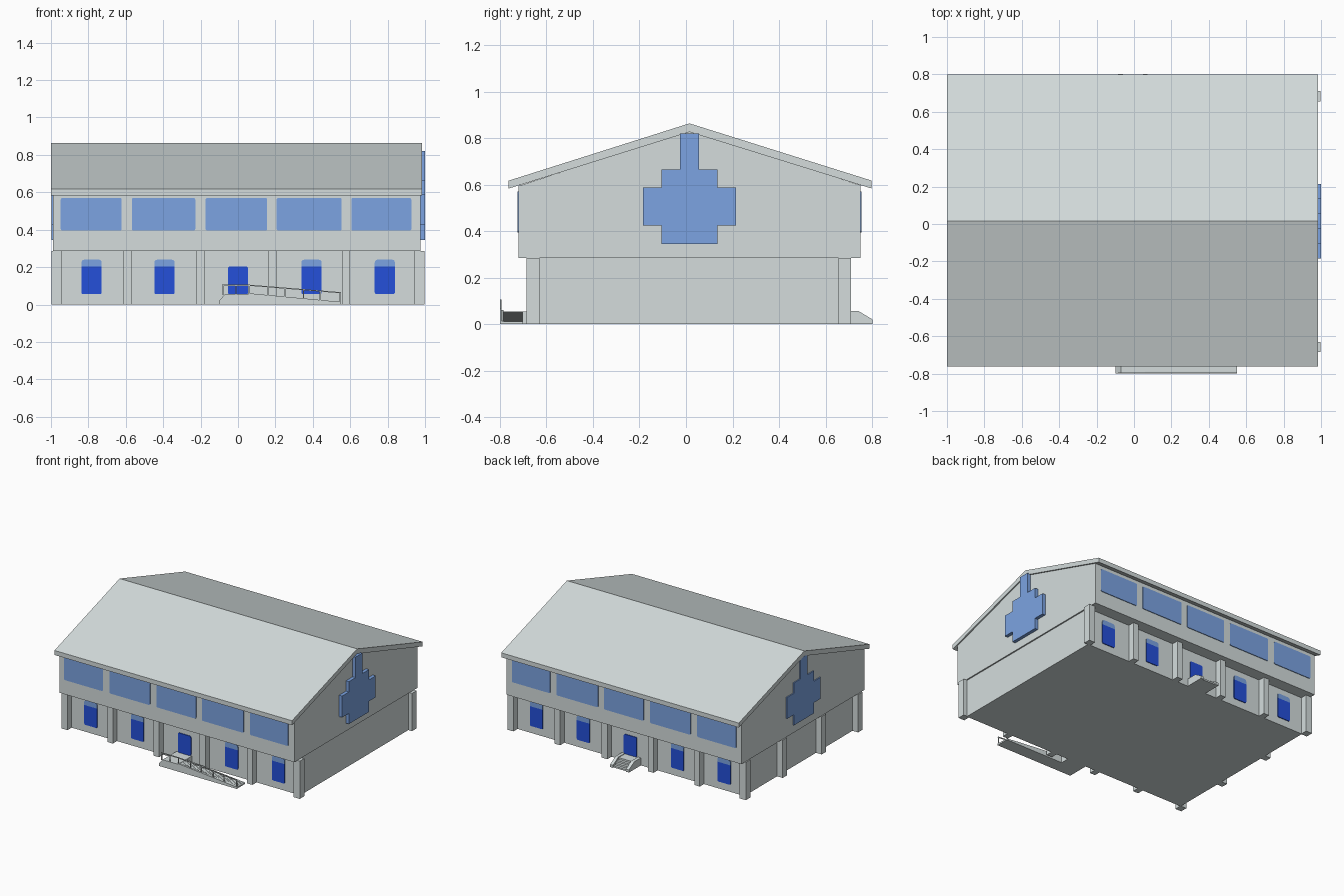
import bpy, bmesh, math

if "Cube" in bpy.data.objects:
    bpy.data.objects.remove(bpy.data.objects["Cube"])


def material(name, rgb):
    m = bpy.data.materials.new(name)
    m.diffuse_color = (*rgb, 1)
    m.use_nodes = True
    m.node_tree.nodes["Principled BSDF"].inputs["Base Color"].default_value = m.diffuse_color
    return m


GREY = material("pale grey", (0.66, 0.72, 0.72))
SKY = material("light blue glass", (0.20, 0.37, 0.76))
BLUE = material("deep blue", (0.018, 0.08, 0.70))


def prism(name, pts, axis, a, b, mat):
    """Extrude a 2D profile: axis X takes (y, z) points, axis Y takes (x, z)."""
    bm = bmesh.new()

    def put(p, d):
        return bm.verts.new((d, *p) if axis == 'X' else (p[0], d, p[1]))
    lo = [put(p, a) for p in pts]
    hi = [put(p, b) for p in pts]
    bm.faces.new(lo)
    bm.faces.new(hi[::-1])
    n = len(pts)
    for i in range(n):
        j = (i + 1) % n
        bm.faces.new((lo[i], hi[i], hi[j], lo[j]))
    bmesh.ops.recalc_face_normals(bm, faces=bm.faces)
    me = bpy.data.meshes.new(name)
    bm.to_mesh(me)
    bm.free()
    me.materials.append(mat)
    ob = bpy.data.objects.new(name, me)
    bpy.context.collection.objects.link(ob)
    return ob


def box(name, x0, x1, y0, y1, z0, z1, mat=GREY):
    return prism(name, [(x0, z0), (x1, z0), (x1, z1), (x0, z1)], 'Y', y0, y1, mat)


def rounded(x0, x1, z0, z1, bottom, top):
    """Rectangle outline with separate bottom and top corner radii."""
    pts = []
    for cx, cz, sx, sz, r, start in ((x1, z1, -1, -1, top, 0), (x0, z1, 1, -1, top, 90),
                                     (x0, z0, 1, 1, bottom, 180), (x1, z0, -1, 1, bottom, 270)):
        if r == 0:
            pts.append((cx, cz))
            continue
        for k in range(4):
            t = math.radians(start + 30 * k)
            pts.append((cx + sx * r + r * math.cos(t), cz + sz * r + r * math.sin(t)))
    return pts


# Main volumes
box("lower_storey", -0.95, 0.965, -0.635, 0.66, 0, 0.285)
prism("upper_storey", [(-0.72, 0.285), (0.75, 0.285), (0.75, 0.597), (0.015, 0.832), (-0.72, 0.594)],
      'X', -0.988, 0.975, GREY)
prism("roof", [(-0.762, 0.583), (0.015, 0.826), (0.798, 0.583), (0.798, 0.617), (0.015, 0.863),
               (-0.762, 0.617)], 'X', -1.0, 0.985, GREY)

# Columns along front and back, and along the left end
for side, y0, y1 in (("front", -0.685, -0.63), ("back", 0.655, 0.71)):
    for x0, x1 in ((-0.997, -0.945), (-0.612, -0.567), (-0.225, -0.18),
                   (0.16, 0.207), (0.555, 0.6), (0.945, 0.996)):
        box(side + "_column", x0, x1, y0, y1, 0, 0.285)
for y in (-0.22, 0.245):
    box("left_column", -0.997, -0.945, y - 0.025, y + 0.025, 0, 0.285)

# Windows and doors on both long sides
for side, up, low, s in (("front", -0.72, -0.635, -1), ("back", 0.75, 0.66, 1)):
    for x0, x1 in ((-0.948, -0.622), (-0.568, -0.228), (-0.174, 0.156), (0.206, 0.554), (0.606, 0.927)):
        prism(side + "_upper_window", rounded(x0, x1, 0.395, 0.57, 0.01, 0.01), 'Y', up, up + s * 0.005, SKY)
    for x in (-0.783, -0.393, 0, 0.393, 0.785):
        prism(side + "_door", rounded(x - 0.054, x + 0.054, 0.055, 0.203, 0.01, 0.01 if x == 0 else 0),
              'Y', low, low + s * 0.006, BLUE)
        if x:
            prism(side + "_door_light", rounded(x - 0.054, x + 0.054, 0.203, 0.24, 0, 0.015),
                  'Y', low, low + s * 0.006, SKY)

# Stepped gable windows on both ends
half = [(0.12, 0.345), (0.12, 0.425), (0.2, 0.425), (0.2, 0.587), (0.12, 0.587), (0.12, 0.665),
        (0.04, 0.665), (0.04, 0.82)]
gable = [(0.015 + y, z) for y, z in half] + [(0.015 - y, z) for y, z in reversed(half)]
prism("right_gable_window", gable, 'X', 0.991, 1.0, SKY)
prism("right_gable_backing", gable, 'X', 0.974, 0.991, SKY)
prism("left_gable_window", gable, 'X', -0.996, -0.987, SKY)

# Front landing, ribbed ramp and outer kerb
prism("front_landing", [(-0.1, 0), (0.06, 0), (0.06, 0.055), (-0.07, 0.055), (-0.1, 0.02)],
      'Y', -0.8, -0.63, GREY)
ribs, x0, x1 = 36, 0.06, 0.55
steps = [(x0, 0)]
for i in range(ribs):
    z = 0.053 - 0.043 * i / ribs
    steps += [(x0 + (x1 - x0) * i / ribs, z), (x0 + (x1 - x0) * (i + 1) / ribs, z)]
steps.append((x1, 0))
prism("front_ramp", steps, 'Y', -0.785, -0.70, GREY)
prism("ramp_kerb", [(x0, 0), (x1, 0), (x1, 0.014), (x0, 0.06)], 'Y', -0.8, -0.785, GREY)

# Handrail: level over the landing, sloping down the ramp
prism("handrail", [(-0.085, 0.1), (0.06, 0.1), (0.55, 0.06), (0.55, 0.066), (0.06, 0.106), (-0.085, 0.106)],
      'Y', -0.799, -0.793, GREY)
for x in (-0.08, -0.01, 0.06, 0.16, 0.25, 0.35, 0.44, 0.546):
    t = max(0, (x - 0.06) / 0.49)
    box("rail_post", x - 0.003, x + 0.003, -0.799, -0.793, 0.05 - 0.045 * t, 0.102 - 0.04 * t)

# Back steps between sloping side walls
prism("back_steps", [(0.65, 0), (0.795, 0), (0.795, 0.012), (0.775, 0.012), (0.775, 0.026), (0.755, 0.026),
                     (0.755, 0.039), (0.735, 0.039), (0.735, 0.052), (0.65, 0.052)],
      'X', -0.062, 0.05, GREY)
for a, b in ((-0.085, -0.06), (0.048, 0.072)):
    prism("back_step_wall", [(0.65, 0), (0.802, 0), (0.802, 0.02), (0.74, 0.057), (0.65, 0.057)],
          'X', a, b, GREY)
